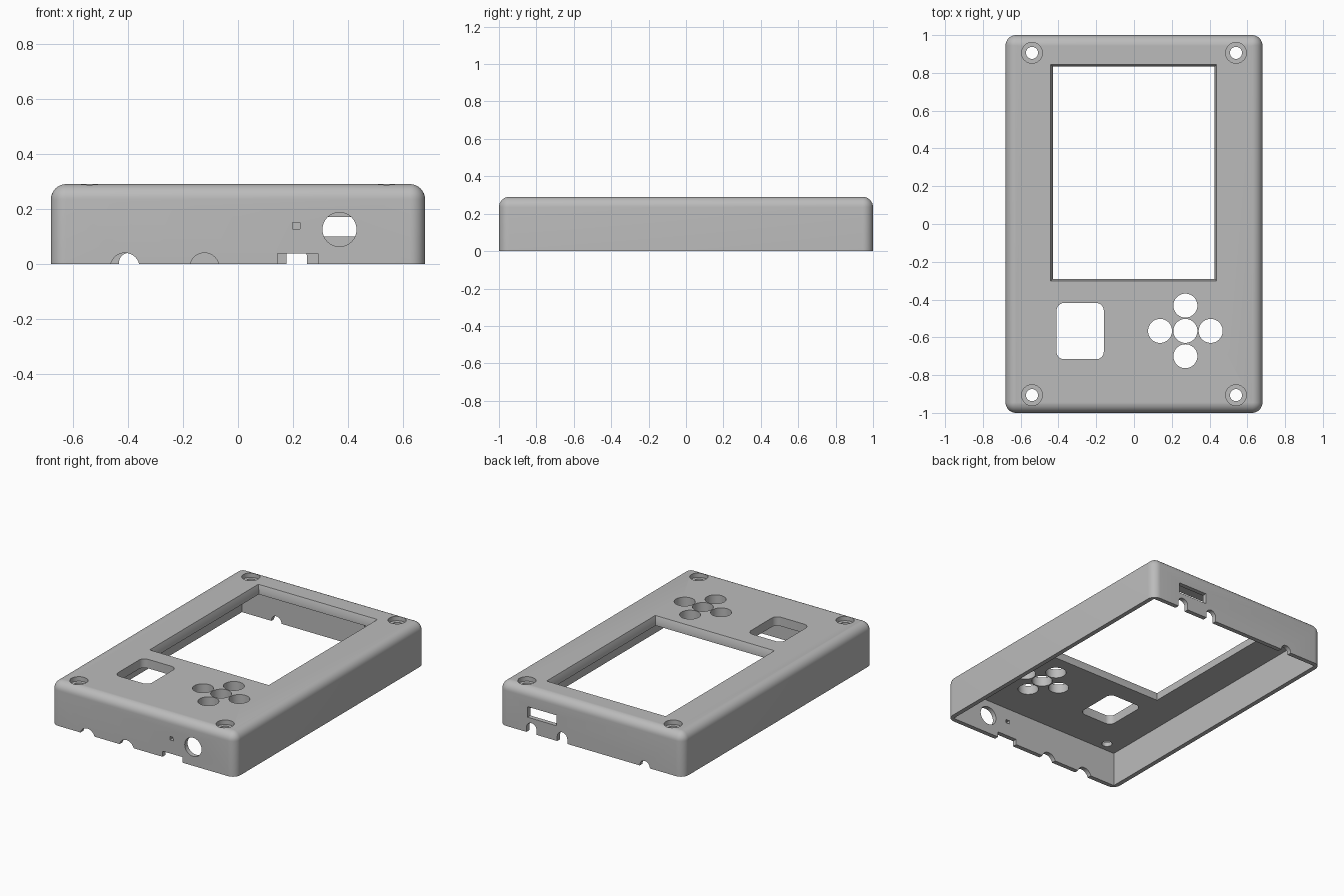
import bpy, bmesh, math
from mathutils import Vector

cube = bpy.data.objects.get("Cube")
if cube:
    bpy.data.objects.remove(cube, do_unlink=True)

W, L, H = 0.68, 1.0, 0.29      # half width, half length, height
WALL, CEILING = 0.03, 0.23     # wall thickness, inside height
ROUND = 0.055

grey = bpy.data.materials.new("plain grey")
grey.use_nodes = True
grey.diffuse_color = (0.5, 0.5, 0.5, 1)
grey.node_tree.nodes["Principled BSDF"].inputs["Base Color"].default_value = (0.5, 0.5, 0.5, 1)


def make_object(name, bm):
    bmesh.ops.recalc_face_normals(bm, faces=bm.faces)
    mesh = bpy.data.meshes.new(name)
    bm.to_mesh(mesh)
    bm.free()
    mesh.materials.append(grey)
    obj = bpy.data.objects.new(name, mesh)
    bpy.context.collection.objects.link(obj)
    return obj


def loft(rings):
    """Closed solid through rings of equal point count."""
    bm = bmesh.new()
    loops = [[bm.verts.new(p) for p in ring] for ring in rings]
    for a, b in zip(loops, loops[1:]):
        for i in range(len(a)):
            j = (i + 1) % len(a)
            bm.faces.new((a[i], a[j], b[j], b[i]))
    bm.faces.new(loops[0])
    bm.faces.new(loops[-1])
    return bm


def rect(x0, x1, y0, y1, radius=0, steps=8):
    """Rectangle outline, with round corners if a radius is given."""
    if not radius:
        return [(x0, y0), (x1, y0), (x1, y1), (x0, y1)]
    pts = []
    centres = [(x1, y1), (x0, y1), (x0, y0), (x1, y0)]
    for q, (cx, cy) in enumerate(centres):
        cx += radius if cx == x0 else -radius
        cy += radius if cy == y0 else -radius
        for k in range(steps + 1):
            a = math.pi / 2 * (q + k / steps)
            pts.append((cx + radius * math.cos(a), cy + radius * math.sin(a)))
    return pts


def circle(cx, cy, r, n=48):
    return [(cx + r * math.cos(math.tau * i / n), cy + r * math.sin(math.tau * i / n)) for i in range(n)]


def arch(cx, top, r, n=16):
    """Slot outline with a round top, open below the rim."""
    arc = [(cx + r * math.cos(math.pi * i / n), top - r + r * math.sin(math.pi * i / n)) for i in range(n + 1)]
    return arc + [(cx - r, -0.1), (cx + r, -0.1)]


# Outer shell: rounded corners and a rounded upper edge
rings = [[(x, y, 0) for x, y in rect(-W, W, -L, L, ROUND)]]
for k in range(9):
    a = math.pi / 2 * k / 8
    inset = min(ROUND * (1 - math.cos(a)), ROUND - 0.002)
    z = H - ROUND + ROUND * math.sin(a)
    rings.append([(x, y, z) for x, y in
                  rect(-W + inset, W - inset, -L + inset, L - inset, ROUND - inset)])
case = make_object("case_shell", loft(rings))


def cut(bm):
    cutter = make_object("cutter", bm)
    cutter.hide_render = True
    mod = case.modifiers.new("cut", "BOOLEAN")
    mod.operation, mod.solver, mod.object = "DIFFERENCE", "EXACT", cutter
    bpy.context.view_layer.objects.active = case
    bpy.ops.object.modifier_apply(modifier=mod.name)
    bpy.data.objects.remove(cutter, do_unlink=True)


def cut_down(outline, z0=0.1, z1=0.4):
    cut(loft([[(x, y, z) for x, y in outline] for z in (z0, z1)]))


def cut_wall(outline, side):
    """Cut an x-z outline through the front (-1) or back (1) wall."""
    cut(loft([[(x, side * y, z) for x, z in outline] for y in (0.93, 1.1)]))


# Hollow inside, open at the bottom
cut_down(rect(-W + WALL, W - WALL, -L + WALL, L - WALL), -0.1, CEILING)

# Screen window with a sloping upper lip
inner = rect(-0.43, 0.427, -0.29, 0.833)
outer = rect(-0.441, 0.438, -0.302, 0.844)
cut(loft([[(x, y, z) for x, y in o] for o, z in
          ((inner, 0.1), (inner, H - 0.03), (outer, H), (outer, 0.4))]))

# Square opening and five round button holes
cut_down(rect(-0.41, -0.16, -0.716, -0.418, 0.04))
for dx, dy in ((0, 0), (1, 0), (-1, 0), (0, 1), (0, -1)):
    cut_down(circle(0.272 + 0.134 * dx, -0.566 + 0.134 * dy, 0.0635))

# Counterbored screw holes
for sx in (-1, 1):
    for sy in (-1, 1):
        cut_down(circle(0.54 * sx, 0.906 * sy, 0.055), H - 0.03)
        cut_down(circle(0.54 * sx, 0.906 * sy, 0.032))

# Front wall: two cable notches, socket, small light hole, round jack
for x in (-0.411, -0.122):
    cut_wall(arch(x, 0.04, 0.053), -1)
cut_wall(rect(0.143, 0.29, -0.1, 0.037), -1)
cut_wall(rect(0.198, 0.226, 0.127, 0.15), -1)
cut_wall(circle(0.369, 0.125, 0.062), -1)

# Back wall: card slot and three notches
cut_wall(rect(0.255, 0.47, 0.1, 0.17), 1)
for x, top in ((0.44, 0.068), (0.213, 0.068), (-0.396, 0.04)):
    cut_wall(arch(x, top, 0.037), 1)

# Smooth rounds, sharp cut edges
bpy.ops.object.select_all(action="DESELECT")
case.select_set(True)
bpy.context.view_layer.objects.active = case
bpy.ops.object.shade_smooth_by_angle(angle=math.radians(30))
